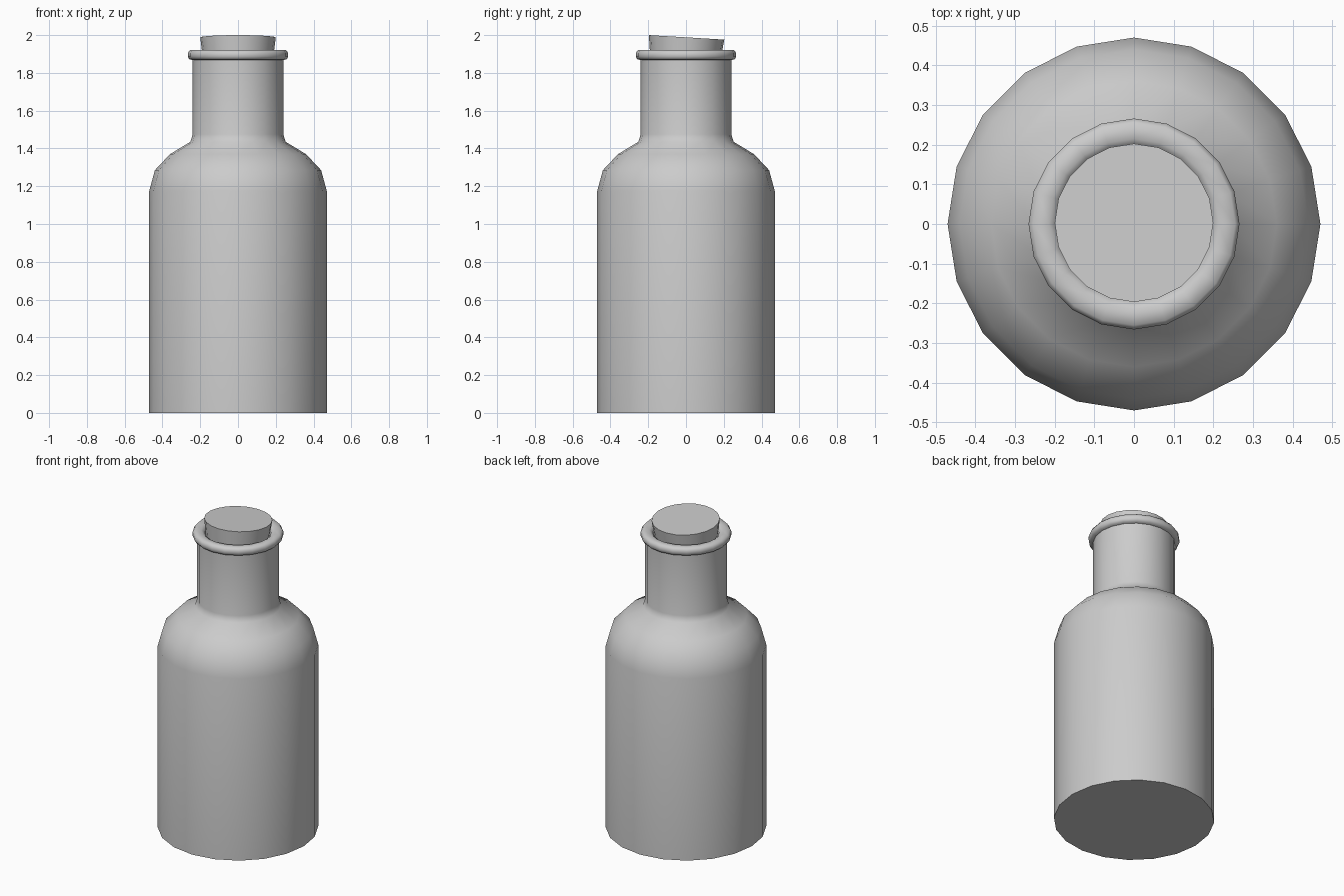
import bpy, bmesh, math
from mathutils import Matrix, Vector

cube = bpy.data.objects.get("Cube")
if cube:
    bpy.data.objects.remove(cube, do_unlink=True)

SIDES = 20

grey = bpy.data.materials.new("plain grey")
grey.use_nodes = True
grey.diffuse_color = (0.6, 0.6, 0.6, 1)
grey.node_tree.nodes["Principled BSDF"].inputs["Base Color"].default_value = grey.diffuse_color


def lathe(name, profile, matrix=Matrix()):
    """Revolve a (radius, height) profile and cap both ends."""
    bm = bmesh.new()
    rings = []
    for r, z in profile:
        angles = [2 * math.pi * i / SIDES for i in range(SIDES)]
        rings.append([bm.verts.new((r * math.cos(a), r * math.sin(a), z)) for a in angles])
    for low, high in zip(rings, rings[1:]):
        for i in range(SIDES):
            j = (i + 1) % SIDES
            bm.faces.new((low[i], low[j], high[j], high[i]))
    bm.faces.new(rings[0][::-1])
    bm.faces.new(rings[-1])
    bm.transform(matrix)
    mesh = bpy.data.meshes.new(name)
    bm.to_mesh(mesh)
    bm.free()
    mesh.materials.append(grey)
    obj = bpy.data.objects.new(name, mesh)
    bpy.context.collection.objects.link(obj)
    bpy.ops.object.select_all(action='DESELECT')
    obj.select_set(True)
    bpy.context.view_layer.objects.active = obj
    bpy.ops.object.shade_smooth_by_angle(angle=math.radians(60))
    return obj


# Bottle: straight wall, rounded shoulder, neck, rolled lip, inner mouth
lathe("bottle", [
    (0.47, 0), (0.47, 1.175), (0.44, 1.285), (0.36, 1.37), (0.252, 1.435), (0.24, 1.475),
    (0.24, 1.868), (0.257, 1.872), (0.266, 1.885), (0.266, 1.905), (0.255, 1.92),
    (0.215, 1.92), (0.195, 1.905), (0.19, 1.87), (0.19, 1.78)])

# Stopper: tapered plug, tipped slightly towards the back
tilt = Matrix.Translation(Vector((0, 0.003, 1.988))) @ Matrix.Rotation(math.radians(-3.4), 4, 'X')
lathe("stopper", [(0.175, -0.2), (0.2, 0)], tilt)
